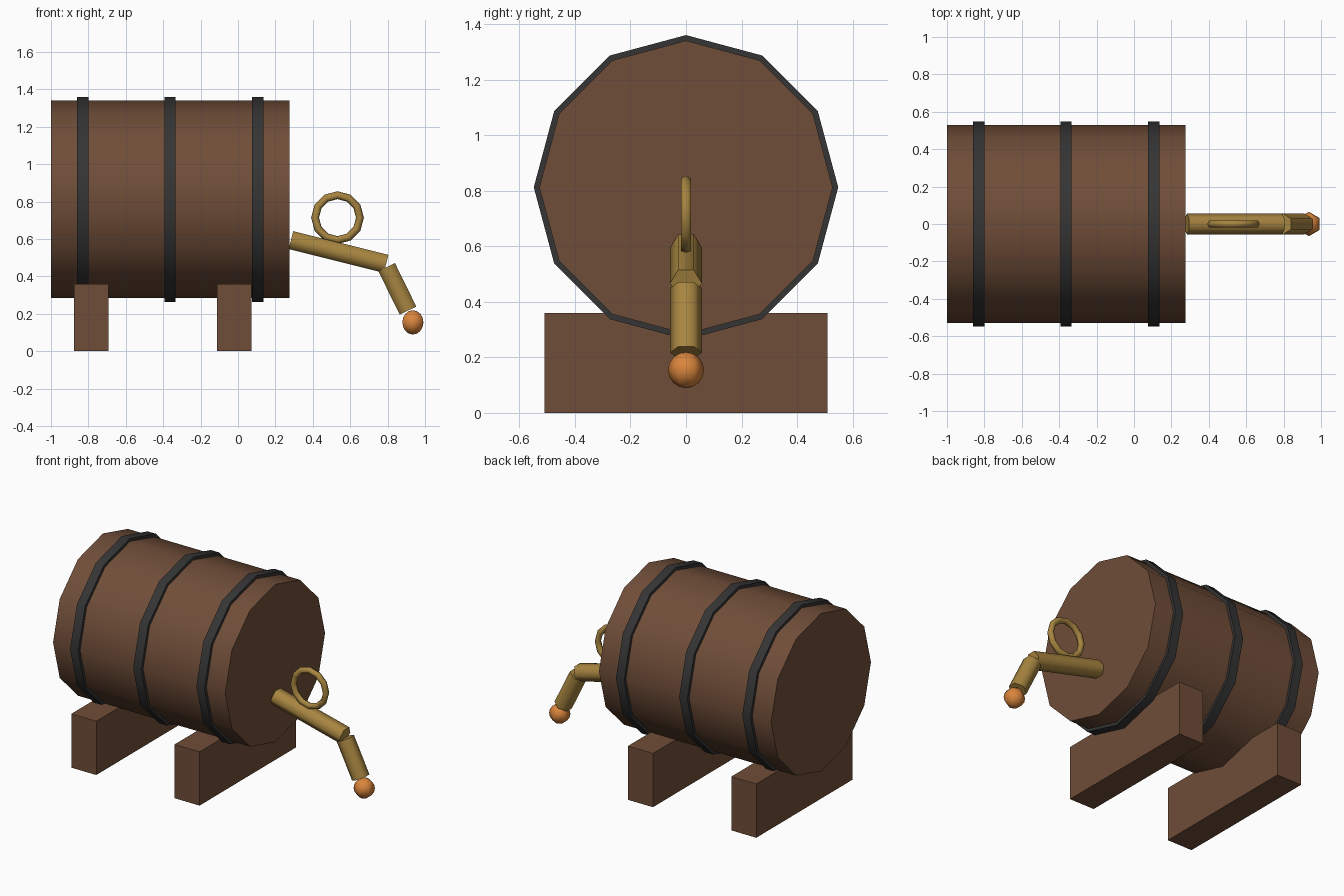
import bpy, math
from mathutils import Vector

cube = bpy.data.objects.get("Cube")
if cube:
    bpy.data.objects.remove(cube, do_unlink=True)


def material(name, rgb):
    m = bpy.data.materials.new(name)
    m.use_nodes = True
    m.diffuse_color = (*rgb, 1)
    node = next(n for n in m.node_tree.nodes if n.type == 'BSDF_PRINCIPLED')
    node.inputs["Base Color"].default_value = (*rgb, 1)
    return m


wood = material("brown wood", (0.16, 0.075, 0.04))
iron = material("dark iron", (0.035, 0.035, 0.035))
brass = material("brass", (0.39, 0.235, 0.052))
orange = material("orange", (0.70, 0.235, 0.045))


def finish(name, mat, smooth=None):
    ob = bpy.context.object
    ob.name = name
    ob.data.materials.append(mat)
    bpy.ops.object.transform_apply(location=False, rotation=True, scale=True)
    if smooth:
        bpy.ops.object.shade_smooth_by_angle(angle=math.radians(smooth))
    return ob


def rod(name, start, end, radius, sides, mat, smooth):
    """Cylinder between two points in the y = 0 plane, corner on the y axis."""
    a, b = Vector(start), Vector(end)
    d = b - a
    bpy.ops.mesh.primitive_cylinder_add(
        vertices=sides, radius=radius, depth=d.length, location=(a + b) / 2,
        rotation=(0, math.atan2(d.x, d.z), 0))
    return finish(name, mat, smooth)


# Barrel body and its hoops
AXIS_Z = 0.812
rod("barrel", (-1, 0, AXIS_Z), (0.275, 0, AXIS_Z), 0.528, 12, wood, 40)
for i, x in enumerate((-0.83, -0.363, 0.105)):
    rod(f"hoop_{i + 1}", (x - 0.03, 0, AXIS_Z), (x + 0.03, 0, AXIS_Z),
        0.548, 12, iron, 40)

# Cradle beams
for name, x in (("beam_right", -0.785), ("beam_left", -0.02)):
    bpy.ops.mesh.primitive_cube_add(size=1, location=(x, 0, 0.18))
    bpy.context.object.scale = (0.185, 1.02, 0.36)
    finish(name, wood)

# Tap: two pipes, a ring handle and a drop at the mouth
rod("tap_pipe", (0.283, 0, 0.594), (0.792, 0, 0.467), 0.057, 6, brass, 70)
rod("tap_nozzle", (0.795, 0, 0.449), (0.909, 0, 0.217), 0.057, 6, brass, 70)
bpy.ops.mesh.primitive_torus_add(
    major_segments=12, minor_segments=6, major_radius=0.12, minor_radius=0.021,
    location=(0.532, 0, 0.714), rotation=(math.pi / 2, 0, 0))
finish("tap_handle", brass, 70)
bpy.ops.mesh.primitive_uv_sphere_add(
    segments=6, ring_count=8, radius=0.065, location=(0.935, 0, 0.154))
finish("drop", orange, 80)
